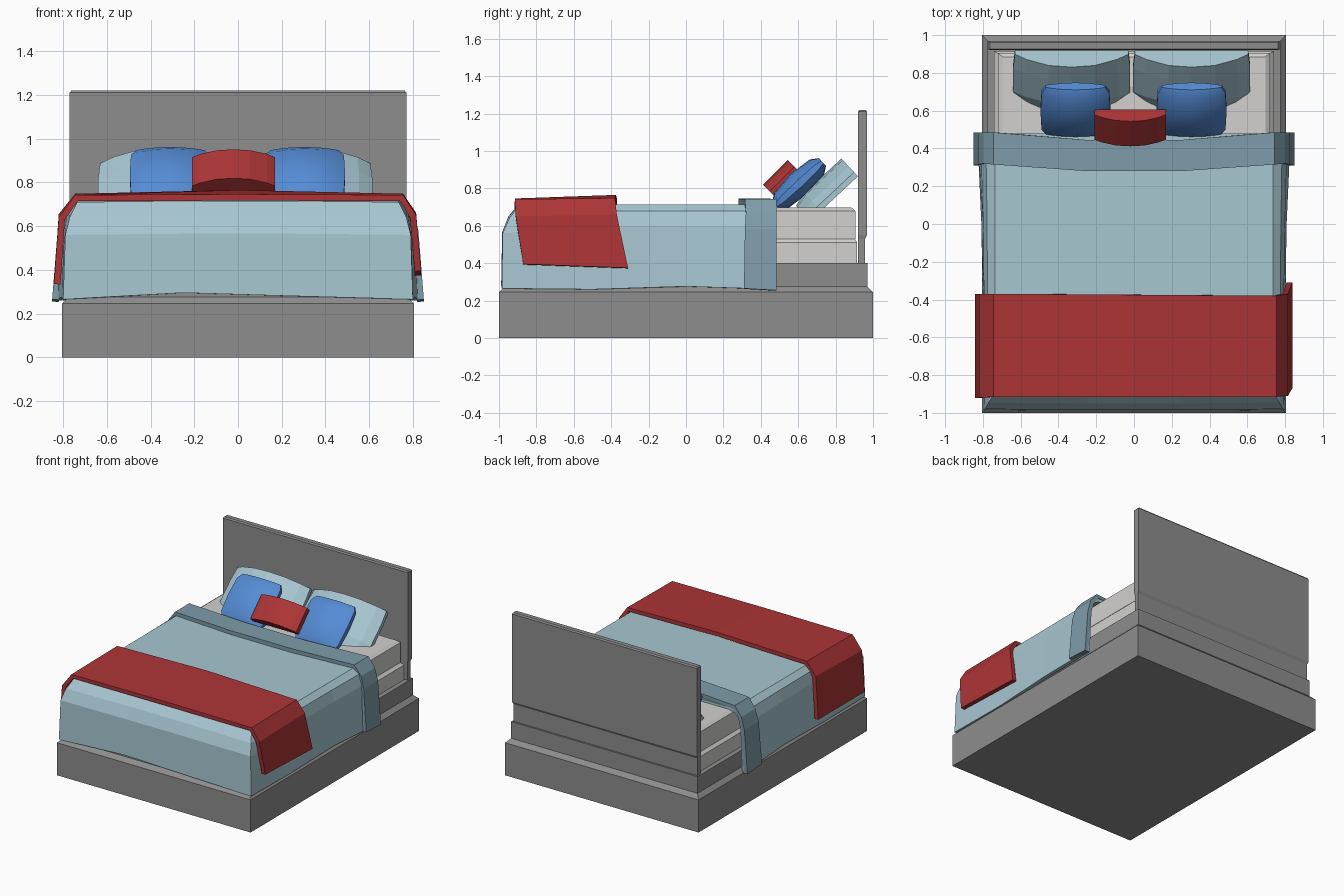
import bpy, bmesh, math

if "Cube" in bpy.data.objects:
    bpy.data.objects.remove(bpy.data.objects["Cube"])


def mat(name, rgb):
    m = bpy.data.materials.new(name)
    m.diffuse_color = (*rgb, 1)
    m.use_nodes = True
    m.node_tree.nodes["Principled BSDF"].inputs["Base Color"].default_value = m.diffuse_color
    return m


GREY = mat("frame grey", (0.27, 0.27, 0.27))
SHEET = mat("sheet white", (0.65, 0.64, 0.62))
PALE = mat("pale blue", (0.39, 0.57, 0.64))
SLATE = mat("slate blue", (0.21, 0.335, 0.40))
BLUE = mat("cushion blue", (0.09, 0.26, 0.66))
RED = mat("deep red", (0.42, 0.035, 0.037))


def make(name, verts, faces, material, thick=0, smooth=False):
    me = bpy.data.meshes.new(name)
    me.from_pydata(verts, [], faces)
    if not thick:
        bm = bmesh.new()
        bm.from_mesh(me)
        bmesh.ops.recalc_face_normals(bm, faces=bm.faces[:])
        bm.to_mesh(me)
        bm.free()
    if smooth:
        me.polygons.foreach_set("use_smooth", [True] * len(me.polygons))
        me.set_sharp_from_angle(angle=math.radians(30))
    me.materials.append(material)
    ob = bpy.data.objects.new(name, me)
    bpy.context.collection.objects.link(ob)
    if thick:
        mod = ob.modifiers.new("thickness", "SOLIDIFY")
        mod.thickness = thick
        mod.offset = -1
    return ob


def loft(name, rings, material, smooth=False):
    """Closed skin through equal rings, capped at both ends."""
    n = len(rings[0])
    verts = [p for r in rings for p in r]
    faces = [(k * n + i, k * n + (i + 1) % n, (k + 1) * n + (i + 1) % n, (k + 1) * n + i)
             for k in range(len(rings) - 1) for i in range(n)]
    faces += [tuple(range(n)), tuple(range(len(verts) - n, len(verts)))]
    return make(name, verts, faces, material, smooth=smooth)


def tiers(name, levels, material):
    """Stacked rectangles: half width, front y, back y, z."""
    loft(name, [[(-x, a, z), (x, a, z), (x, b, z), (-x, b, z)] for x, a, b, z in levels], material)


def strip(name, sections, material, thick):
    """Cloth band over the bed: x, front y, front z, back y, back z."""
    verts = [p for x, a, za, b, zb in sections for p in ((x, a, za), (x, b, zb))]
    faces = [(2 * i, 2 * i + 2, 2 * i + 3, 2 * i + 1) for i in range(len(sections) - 1)]
    make(name, verts, faces, material, thick)


def cushion(name, cx, origin, angle, half, stations, front, back, edge, material, smooth=False):
    """Leaning cushion; stations along its height: v, width scale, depth scale."""
    c, s = math.cos(angle), math.sin(angle)
    ts = [-1, -0.8, -0.4, 0, 0.4, 0.8, 1]
    rings = []
    for v, sw, sd in stations:
        outline = [(t, edge + (front - edge) * (1 - abs(t) ** 2.3)) for t in ts]
        outline += [(t, -back * (1 - t * t)) for t in reversed(ts if back else (-1, 1))]
        if back:  # keep the two rims apart
            outline = [(t, w if w > 0 else w - edge) for t, w in outline]
        rings.append([(cx + t * half * sw, origin[0] + v * c - w * sd * s,
                       origin[1] + v * s + w * sd * c) for t, w in outline])
    loft(name, rings, material, smooth)


# Base with chamfered ledge and upper deck
tiers("bed_base", [(.805, -1, 1, 0), (.805, -1, 1, .245), (.775, -.97, .97, .275),
                   (.775, -.97, .97, .40)], GREY)

# Headboard, slightly thinner near its foot, with a small top chamfer
tiers("headboard", [(.765, .92, .957, .39), (.765, .92, .957, .53), (.77, .92, .968, .55),
                    (.77, .92, .968, 1.21), (.762, .927, .961, 1.22)], GREY)

# Box spring and mattress
tiers("box_spring", [(.74, -.92, .915, .40), (.74, -.92, .915, .51), (.715, -.90, .90, .535)], SHEET)
tiers("mattress", [(.72, -.91, .905, .53), (.72, -.91, .905, .68), (.695, -.88, .885, .697)], SHEET)

# Blanket: rings from the flat top down to the wavy hem, open at the head end
side_y = [.48, 0, -.5]
rings = [
    # side half width, side z, corner x, corner y, corner z, front y, front z
    (.735, .715, .735, -.89, .710, -.895, .715),
    (.775, .680, .770, -.945, .640, -.95, .650),
    (.793, .600, .790, -.98, .560, -.983, .565),
    (.800, .268, .800, -.985, .265, -.988, .285),
]
verts, faces = [], []
for k, (hx, sz, kx, ky, kz, fy, fz) in enumerate(rings):
    hem = k == 3
    flare = [.03 * k / 3, .008 * k / 3, 0]
    wave = [-.008, .008, -.008] if hem else [0, 0, 0]
    left = [(-hx - f, y, sz + w) for y, f, w in zip(side_y, flare, wave)] + [(-kx, ky, kz)]
    right = [(-x, y, z) for x, y, z in reversed(left)]
    mid = [(-.25, fy, fz + (.01 if hem else 0)), (.25, fy, fz - (.005 if hem else 0))]
    verts += left + mid + right
for k in range(3):
    for i in range(9):
        faces.append((10 * k + 10 + i, 10 * k + 11 + i, 10 * k + 1 + i, 10 * k + i))
faces += [(i, i + 1, 8 - i, 9 - i) for i in range(4)]
make("blanket", verts, faces, PALE, .025)

# Turned-down fold of the blanket
half = [(.85, .31, .265, .485, .255), (.825, .315, .58, .485, .58), (.80, .32, .67, .485, .67),
        (.745, .315, .742, .485, .742), (.25, .28, .745, .445, .745)]
strip("blanket_fold", [(-h[0], *h[1:]) for h in half] + half[::-1], SLATE, .03)

# Red throw across the foot of the bed
strip("throw", [(-.842, -.92, .335, -.37, .335), (-.82, -.92, .64, -.37, .655),
                (-.745, -.915, .742, -.37, .748), (0, -.915, .746, -.375, .765),
                (.755, -.915, .742, -.38, .748), (.815, -.91, .65, -.37, .66),
                (.838, -.87, .395, -.31, .375)], RED, .03)

# Sleeping pillows against the headboard
for side, cx in (("left", -.33), ("right", .305)):
    cushion("pillow_" + side, cx, (.70, .66), math.radians(43), .31,
            [(-.05, .9, .85), (.03, 1, 1), (.20, 1, 1), (.30, .97, 1)], .13, 0, .03, PALE)

# Blue cushions, rounded on all sides
for side, cx in (("left", -.31), ("right", .305)):
    cushion("blue_cushion_" + side, cx, (.605, .825), math.radians(43), .185,
            [(-.17, .85, .4), (-.13, .97, .8), (0, 1, 1), (.13, .97, .8), (.17, .85, .4)],
            .07, .05, .02, BLUE, True)

# Small red cushion in the middle
cushion("red_cushion", -.02, (.475, .755), math.radians(45), .19,
        [(0, 1, 1), (.187, 1, 1)], .09, 0, .04, RED)
